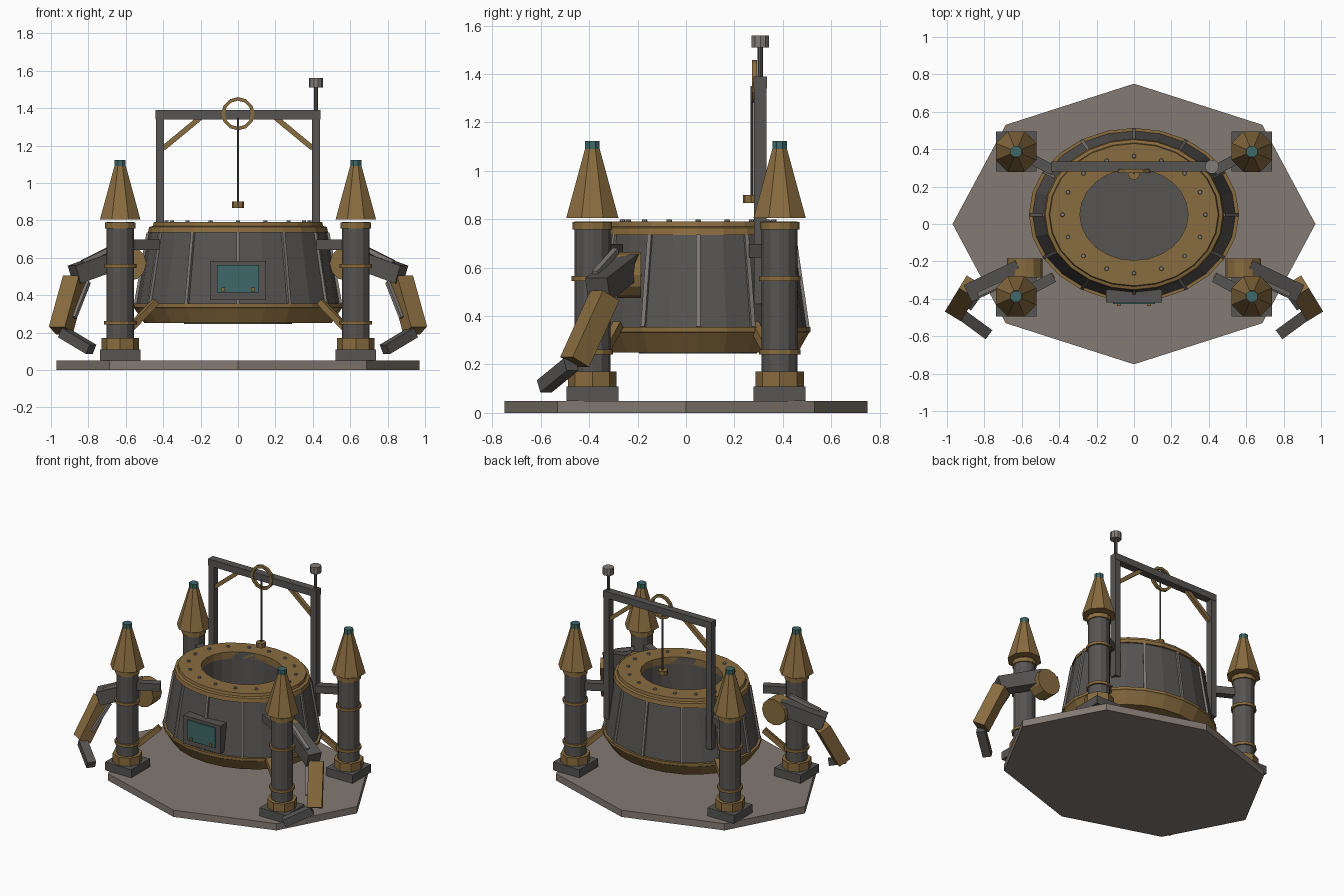
import bpy, bmesh, math
from mathutils import Vector, Matrix

if "Cube" in bpy.data.objects:
    bpy.data.objects.remove(bpy.data.objects["Cube"])


def material(name, rgb):
    m = bpy.data.materials.new(name)
    m.diffuse_color = (*rgb, 1)
    m.use_nodes = True
    m.node_tree.nodes["Principled BSDF"].inputs["Base Color"].default_value = m.diffuse_color
    return m


IRON = material("dark iron", (0.095, 0.09, 0.085))
BRASS = material("aged brass", (0.25, 0.15, 0.05))
STONE = material("warm stone", (0.23, 0.195, 0.17))
TEAL = material("teal glass", (0.05, 0.14, 0.14))
STEEL = material("pale steel", (0.22, 0.20, 0.185))


def finish(bm, name, mat):
    bmesh.ops.recalc_face_normals(bm, faces=bm.faces[:])
    me = bpy.data.meshes.new(name)
    bm.to_mesh(me)
    bm.free()
    me.materials.append(mat)
    ob = bpy.data.objects.new(name, me)
    bpy.context.collection.objects.link(ob)
    return ob


def box(name, mat, center, size):
    bm = bmesh.new()
    bmesh.ops.create_cube(bm, size=1,
                          matrix=Matrix.Translation(center) @ Matrix.Diagonal((*size, 1)))
    return finish(bm, name, mat)


def beam(name, mat, a, b, w, h):
    """Box running from a to b."""
    a, b = Vector(a), Vector(b)
    d = b - a
    bm = bmesh.new()
    rot = d.to_track_quat('Z', 'Y').to_matrix().to_4x4()
    bmesh.ops.create_cube(bm, size=1, matrix=Matrix.Translation((a + b) / 2) @ rot
                          @ Matrix.Diagonal((w, h, d.length, 1)))
    return finish(bm, name, mat)


def lathe(name, mat, profile, center=(0, 0), n=24, ratio=1.0, turn=0.0, loop=False, caps=True):
    """Spin (radius, z) points around z; ratio squashes y."""
    bm = bmesh.new()
    rings = []
    for r, z in profile:
        rings.append([bm.verts.new((center[0] + r * math.cos(turn + 2 * math.pi * i / n),
                                    center[1] + ratio * r * math.sin(turn + 2 * math.pi * i / n), z))
                      for i in range(n)])
    pairs = list(zip(rings, rings[1:]))
    if loop:
        pairs.append((rings[-1], rings[0]))
    for p, q in pairs:
        for i in range(n):
            j = (i + 1) % n
            bm.faces.new((p[i], p[j], q[j], q[i]))
    if caps and not loop:
        bm.faces.new(rings[0])
        bm.faces.new(rings[-1])
    return finish(bm, name, mat)


# Base plate
lathe("base_plate", STONE, [(0.97, 0), (0.97, 0.05)], n=8, ratio=0.75 / 0.97)

# Vat: iron wall, brass belt, brass rim, iron liner with floor
C = (0, 0.05)
K = 0.825
lathe("vat_wall", IRON, [(0.545, 0.34), (0.475, 0.745)], C, ratio=K, caps=False)
lathe("vat_lower_belt", BRASS, [(0.29, 0.25), (0.50, 0.25), (0.555, 0.33), (0.562, 0.335),
                                (0.562, 0.355), (0.53, 0.355)], C, ratio=K, caps=False)
lathe("vat_rim", BRASS, [(0.289, 0.74), (0.482, 0.735), (0.475, 0.765), (0.455, 0.77),
                         (0.45, 0.79), (0.289, 0.79)], C, ratio=0.845, loop=True)
liner = lathe("vat_liner", IRON, [(0.289, 0.788), (0.289, 0.245)], C, ratio=0.845, caps=False)
lathe("vat_floor", IRON, [(0.289, 0.245), (0.289, 0.26)], C, ratio=0.845)

# Vertical seam strips on the vat
for i in range(12):
    t = math.radians(30 * i)
    c, s = math.cos(t), math.sin(t)
    beam("vat_seam", STEEL, (0.547 * c, 0.05 + K * 0.547 * s, 0.355),
         (0.480 * c, 0.05 + K * 0.480 * s, 0.735), 0.018, 0.018)

# Rivets on the rim
for i in range(16):
    t = math.radians(22.5 * i)
    lathe("rim_rivet", STEEL, [(0.013, 0.785), (0.010, 0.80)],
          (0.382 * math.cos(t), 0.05 + 0.845 * 0.37 * math.sin(t)), n=8)

# Front window with latches
box("window_frame", IRON, (0, -0.385, 0.479), (0.30, 0.07, 0.208))
box("window_glass", TEAL, (0, -0.424, 0.487), (0.225, 0.009, 0.148))
for x in (-0.08, 0.08):
    box("window_latch", BRASS, (x, -0.43, 0.43), (0.02, 0.016, 0.02))

# Four corner towers with braces to the vat
A8 = math.pi / 8
for sx in (-1, 1):
    for sy in (-1, 1):
        p = (0.63 * sx, 0.387 * sy)
        box("tower_foot", IRON, (*p, 0.08), (0.215, 0.215, 0.06))
        lathe("tower_collar", BRASS, [(0.10, 0.11), (0.10, 0.17)], p, n=8)
        lathe("tower_column", IRON, [(0.074, 0.17), (0.074, 0.79)], p, n=12)
        for z, h, r in ((0.252, 0.02, 0.086), (0.556, 0.02, 0.086), (0.773, 0.032, 0.082)):
            lathe("tower_ring", BRASS, [(r, z - h / 2), (r, z + h / 2)], p, n=12)
        lathe("tower_roof", BRASS, [(0.117, 0.805), (0.033, 1.09)], p, n=8, turn=A8)
        lathe("tower_cap", TEAL, [(0.032, 1.082), (0.032, 1.123)], p, n=8, turn=A8)
        beam("upper_link", IRON, (0.58 * sx, 0.365 * sy, 0.67),
             (0.43 * sx, 0.285 * sy, 0.67), 0.055, 0.055)
        beam("lower_strut", BRASS, (0.58 * sx, 0.36 * sy, 0.22),
             (0.44 * sx, 0.28 * sy, 0.365), 0.035, 0.035)

# Hoist frame
Y = 0.307
box("hoist_beam", IRON, (0, Y, 1.365), (0.88, 0.055, 0.05))
for s in (-1, 1):
    box("hoist_post", IRON, (0.417 * s, Y, 0.90), (0.045, 0.05, 0.90))
    beam("hoist_brace", BRASS, (0.40 * s, Y, 1.185), (0.20 * s, Y, 1.35), 0.028, 0.028)

# Pulley wheel, rope and weight
ring = lathe("pulley_ring", BRASS, [(0.070, -0.01), (0.089, -0.01), (0.089, 0.01), (0.070, 0.01)],
             n=12, loop=True)
ring.data.transform(Matrix.Translation((0, 0.283, 1.37)) @ Matrix.Rotation(math.pi / 2, 4, 'X'))
lathe("hoist_rope", IRON, [(0.006, 0.89), (0.006, 1.35)], (0, 0.272), n=8)
lathe("hoist_weight", BRASS, [(0.033, 0.867), (0.033, 0.9)], (0, 0.268), n=8)

# Signal mast on the right post
lathe("mast_rod", IRON, [(0.011, 1.385), (0.011, 1.515)], (0.417, Y), n=8)
lathe("mast_head", STEEL, [(0.038, 1.51), (0.038, 1.56)], (0.417, Y), n=10)

# Mechanical arms on both front sides
for s in (-1, 1):
    hub = lathe("arm_shoulder", BRASS, [(0.095, -0.05), (0.095, 0.05)], n=12)
    hub.data.transform(Matrix.Translation((0.585 * s, -0.235, 0.57))
                       @ Matrix.Rotation(math.pi / 2, 4, 'X'))
    beam("upper_arm", IRON, (0.60 * s, -0.235, 0.61), (0.875 * s, -0.365, 0.51), 0.10, 0.10)
    beam("upper_piston", STEEL, (0.64 * s, -0.29, 0.67), (0.83 * s, -0.375, 0.575), 0.025, 0.025)
    beam("forearm", BRASS, (0.872 * s, -0.335, 0.485), (0.948 * s, -0.46, 0.21), 0.10, 0.09)
    beam("forearm_piston", STEEL, (0.80 * s, -0.345, 0.47), (0.875 * s, -0.45, 0.28), 0.02, 0.02)
    beam("hand", IRON, (0.935 * s, -0.475, 0.20), (0.785 * s, -0.585, 0.11), 0.06, 0.055)
